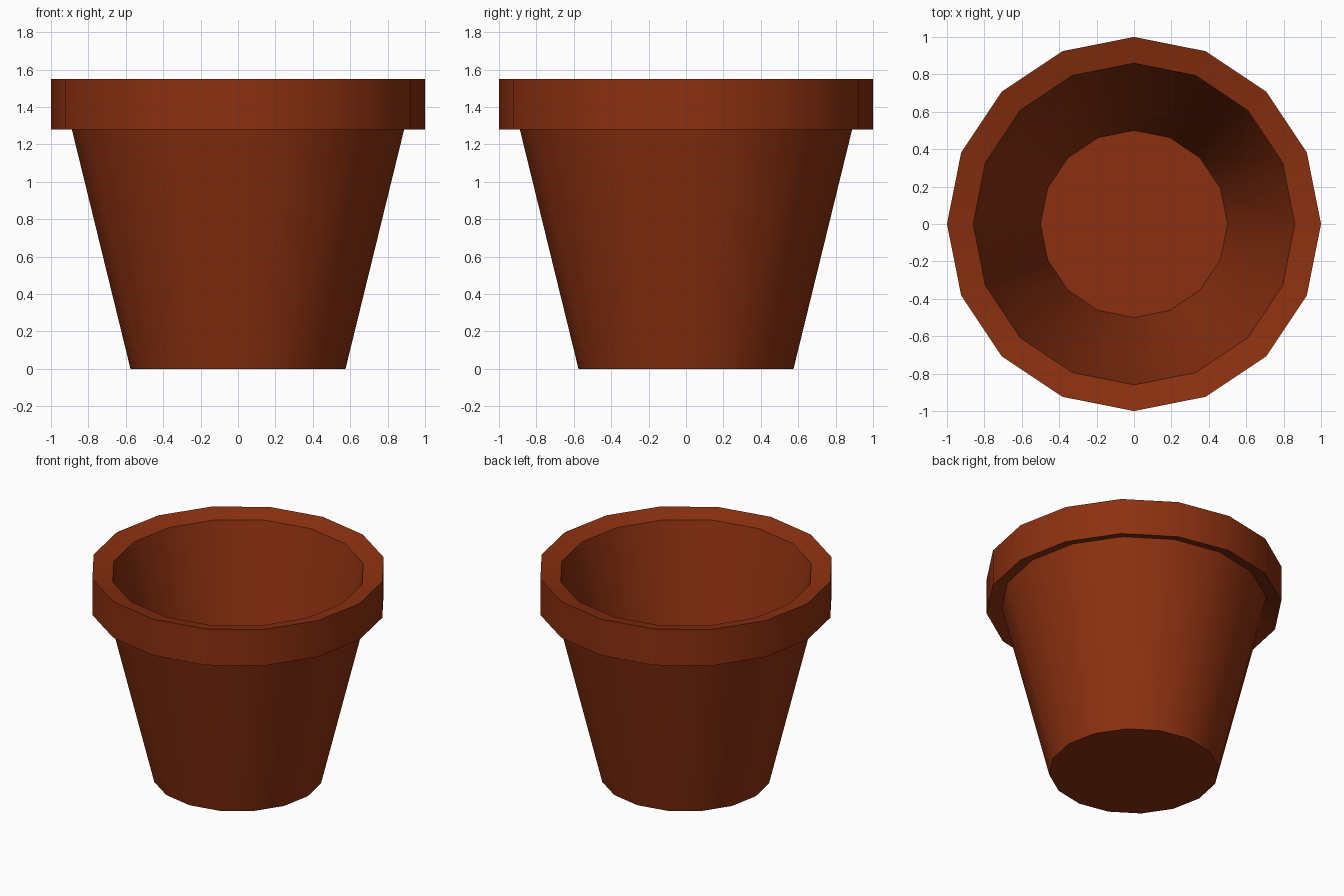
import bpy, bmesh
from math import tau, cos, sin

if "Cube" in bpy.data.objects:
    bpy.data.objects.remove(bpy.data.objects["Cube"])

SIDES = 16

# Terracotta
clay = bpy.data.materials.new("terracotta")
clay.diffuse_color = (0.26, 0.03, 0.005, 1)
clay.use_nodes = True
clay.node_tree.nodes["Principled BSDF"].inputs["Base Color"].default_value = clay.diffuse_color

# Pot wall profile (radius, height): base, body, rim, inner wall, floor
profile = [(0.575, 0.0), (0.897, 1.315), (1.0, 1.28), (1.0, 1.55),
           (0.86, 1.515), (0.50, 0.08)]

# Spin the profile into 16 sides and cap base and floor
bm = bmesh.new()
rings = [[bm.verts.new((r * cos(tau * i / SIDES), r * sin(tau * i / SIDES), z))
          for i in range(SIDES)] for r, z in profile]
for low, high in zip(rings, rings[1:]):
    for i in range(SIDES):
        j = (i + 1) % SIDES
        bm.faces.new((low[i], low[j], high[j], high[i]))
bm.faces.new(rings[0][::-1])
bm.faces.new(rings[-1])

mesh = bpy.data.meshes.new("flower_pot")
bm.to_mesh(mesh)
bm.free()
pot = bpy.data.objects.new("flower_pot", mesh)
bpy.context.collection.objects.link(pot)
mesh.materials.append(clay)

# Smooth walls, crisp rim and base
bpy.context.view_layer.objects.active = pot
pot.select_set(True)
bpy.ops.object.shade_smooth_by_angle(angle=0.52)
